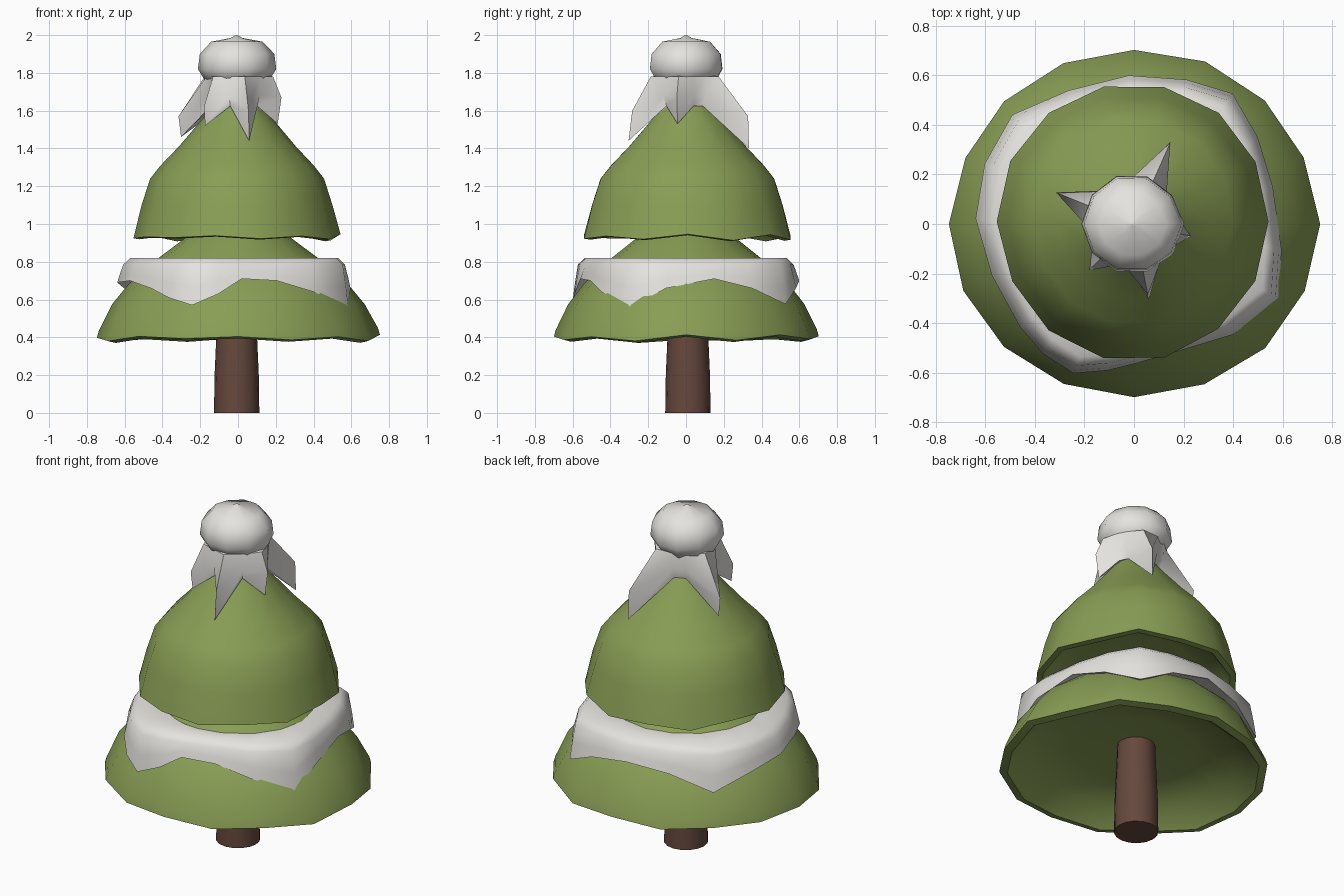
import bpy, math, random

if "Cube" in bpy.data.objects:
    bpy.data.objects.remove(bpy.data.objects["Cube"])

random.seed(4)


def material(name, rgb):
    m = bpy.data.materials.new(name)
    m.diffuse_color = (*rgb, 1)
    m.use_nodes = True
    m.node_tree.nodes["Principled BSDF"].inputs["Base Color"].default_value = m.diffuse_color
    return m


GREEN = material("leaf green", (0.25, 0.34, 0.09))
SNOW = material("snow white", (0.78, 0.77, 0.74))
BROWN = material("bark brown", (0.13, 0.065, 0.046))


def skin(name, columns, mat, closed_loop=False, smooth=45):
    """Join vertical columns of points (ordered around z) into one surface.
    closed_loop makes each column a closed cross-section; otherwise ends are capped."""
    n, k = len(columns), len(columns[0])
    verts = [p for c in columns for p in c]
    faces = []
    for i in range(n):
        j = (i + 1) % n
        for a in range(k if closed_loop else k - 1):
            b = (a + 1) % k
            faces.append((i * k + a, j * k + a, j * k + b, i * k + b))
    if not closed_loop:
        faces.append([i * k for i in reversed(range(n))])
        faces.append([i * k + k - 1 for i in range(n)])
    me = bpy.data.meshes.new(name)
    me.from_pydata(verts, [], faces)
    me.materials.append(mat)
    ob = bpy.data.objects.new(name, me)
    bpy.context.collection.objects.link(ob)
    bpy.ops.object.select_all(action='DESELECT')
    ob.select_set(True)
    bpy.context.view_layer.objects.active = ob
    bpy.ops.object.shade_smooth_by_angle(angle=math.radians(smooth))
    return ob


def polar(a, r, z, sx=1, sy=1, cx=0, cy=0):
    return (cx + r * sx * math.cos(a), cy + r * sy * math.sin(a), z)


def lathe(name, profile, n, mat, sx=1, sy=1, cx=0, cy=0, wave=0, rim=(), jitter=0, smooth=45):
    """Revolve a profile; rows listed in rim get a wavy height."""
    cols = []
    for i in range(n):
        a = 2 * math.pi * i / n
        dz = wave * (math.cos(a * n / 2) * 0.6 + random.uniform(-0.5, 0.5))
        dr = 1 + random.uniform(-jitter, jitter)
        cols.append([polar(a, r * dr, z + (dz if q in rim else 0), sx, sy, cx, cy)
                     for q, (r, z) in enumerate(profile)])
    return skin(name, cols, mat, smooth=smooth)


# Trunk
lathe("trunk", [(0.112, 0), (0.12, 0.0), (0.117, 0.2), (0.106, 0.45), (0.1, 0.62)],
      16, BROWN, cx=-0.007, cy=0.01)

# Lower branches: hollow underside, thin lip, sloping outside
lathe("lower_branches",
      [(0.03, 0.54), (0.35, 0.52), (0.58, 0.49), (0.70, 0.385), (0.745, 0.395), (0.735, 0.43),
       (0.665, 0.575), (0.575, 0.685), (0.42, 0.82), (0.30, 0.91), (0.02, 1.12)],
      16, GREEN, sy=0.945, wave=0.018, rim=(3, 4, 5), jitter=0.012, smooth=50)

# Upper branches
lathe("upper_branches",
      [(0.03, 1.06), (0.3, 1.04), (0.45, 1.02), (0.515, 0.925), (0.548, 0.93), (0.54, 0.96),
       (0.505, 1.1), (0.46, 1.24), (0.405, 1.31), (0.31, 1.41), (0.2, 1.54), (0.12, 1.64), (0.01, 1.78)],
      14, GREEN, sy=1.02, cy=0.01, wave=0.016, rim=(3, 4, 5), jitter=0.012, smooth=50)

# Snow garland: angle, radius and height of its dripping lower edge
drips = [(-112, .65, .57), (-100, .60, .63), (-88, .56, .71), (-68, .545, .70), (-48, .60, .64),
         (-27, .655, .56), (-10, .605, .66), (15, .58, .71), (35, .61, .66), (53, .66, .575),
         (70, .62, .66), (92, .60, .70), (116, .60, .67), (138, .66, .58), (158, .65, .66),
         (178, .64, .69), (200, .61, .70), (222, .62, .66), (235, .64, .61)]
cols = []
for deg, r, z in drips:
    a = math.radians(deg)
    section = [(0.38, 0.74), (r - 0.07, z + 0.03), (r, z), (r * 0.98, z * 0.5 + 0.385),
               (r * 0.95, 0.785), (r * 0.89, 0.82), (0.40, 0.82)]
    cols.append([polar(a, q, h) for q, h in section])
skin("snow_garland", cols, SNOW, closed_loop=True, smooth=60)

# Snow cap on the tip
lathe("snow_cap",
      [(0.1, 1.74), (0.165, 1.755), (0.205, 1.82), (0.195, 1.90), (0.135, 1.965), (0.03, 1.985), (0.005, 2.0)],
      10, SNOW, cx=-0.008, jitter=0.03, smooth=60)

# Pointed snow drips under the cap: angle, bulge radius, bulge height, tip radius, tip height
tips = [(-134, .26, 1.62, .25, 1.52), (-79, .29, 1.60, .31, 1.44), (-12, .235, 1.67, .215, 1.53),
        (66, .36, 1.57, .365, 1.40), (158, .34, 1.57, .325, 1.46)]
cols = []
for i, (deg, rb, zb, rt, zt) in enumerate(tips):
    nxt = tips[(i + 1) % len(tips)][0]
    gap = (nxt - deg) % 360
    a = math.radians(deg)
    # drip column
    cols.append([polar(a, q, h) for q, h in
                 [(0.05, 1.70), (rt - 0.05, zt + 0.05), (rt, zt), (rb, zb), (0.19, 1.78), (0.05, 1.80)]])
    # valley columns
    for f in ((0.5,) if gap < 75 else (0.36, 0.64)):
        b = math.radians(deg + gap * f)
        cols.append([polar(b, q, h) for q, h in
                     [(0.05, 1.70), (0.11, 1.64), (0.145, 1.625), (0.165, 1.68), (0.17, 1.78), (0.05, 1.80)]])
skin("snow_drips", cols, SNOW, closed_loop=True, smooth=50)
